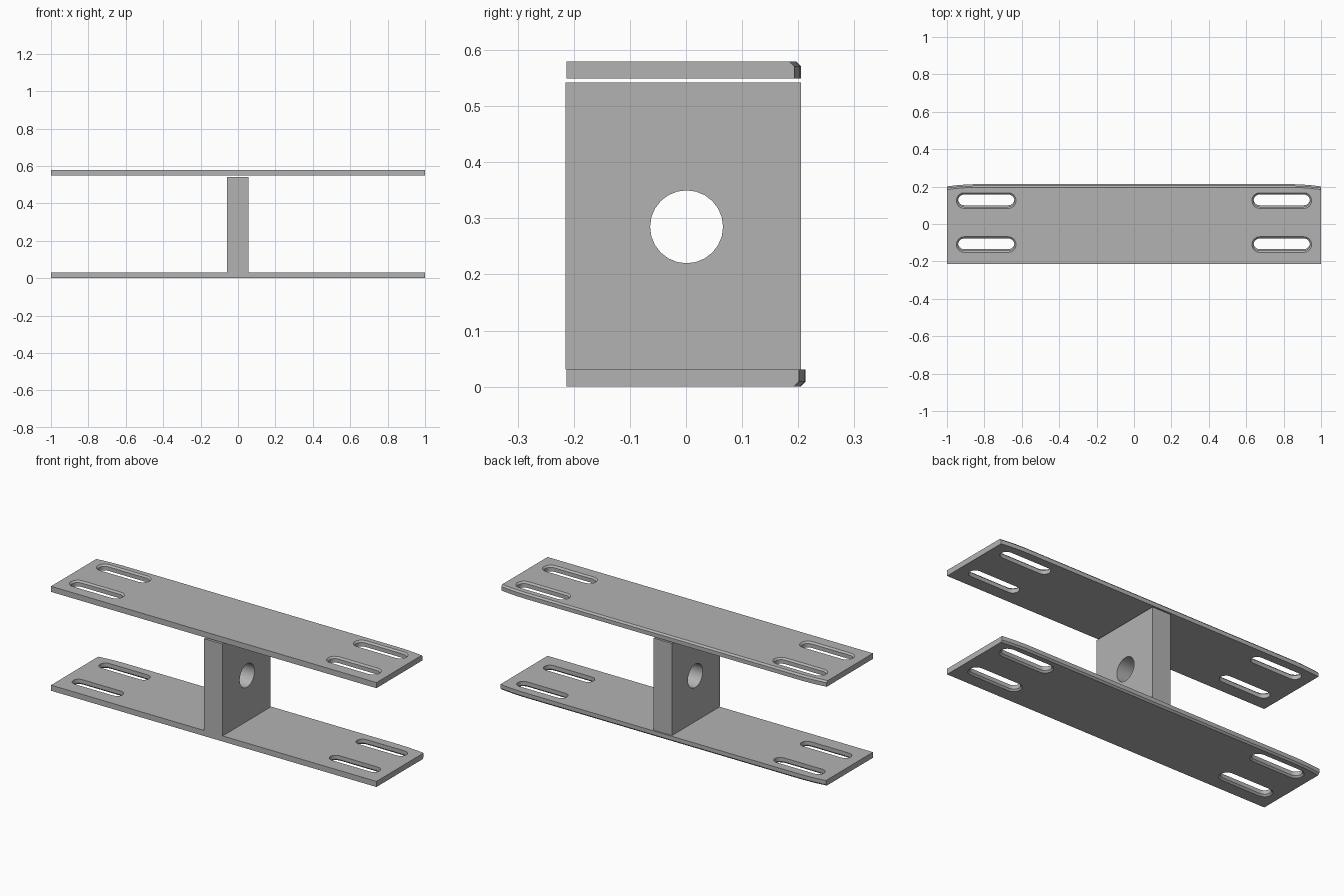
import bpy
import bmesh
from math import pi, cos, sin, radians
from mathutils import Matrix

cube = bpy.data.objects.get("Cube")
if cube:
    bpy.data.objects.remove(cube, do_unlink=True)

GREY = (0.45, 0.45, 0.45, 1)
steel = bpy.data.materials.new("grey_steel")
steel.use_nodes = True
steel.diffuse_color = GREY
steel.node_tree.nodes["Principled BSDF"].inputs["Base Color"].default_value = GREY

FRONT, THICK, CHAMFER = -0.213, 0.031, 0.009


def finish(bm, name):
    """Turn a bmesh into a named object with the steel material."""
    bmesh.ops.recalc_face_normals(bm, faces=bm.faces)
    mesh = bpy.data.meshes.new(name)
    bm.to_mesh(mesh)
    bm.free()
    mesh.materials.append(steel)
    obj = bpy.data.objects.new(name, mesh)
    bpy.context.collection.objects.link(obj)
    return obj


def loft(name, layers):
    """Skin a stack of (outline, z) layers that share a point count."""
    bm = bmesh.new()
    rings = [[bm.verts.new((x, y, z)) for x, y in outline] for outline, z in layers]
    for low, high in zip(rings, rings[1:]):
        for i in range(len(low)):
            j = (i + 1) % len(low)
            bm.faces.new((low[i], low[j], high[j], high[i]))
    bm.faces.new(rings[0])
    bm.faces.new(rings[-1])
    return finish(bm, name)


def cut(obj, cutter):
    mod = obj.modifiers.new("cut", "BOOLEAN")
    mod.operation, mod.solver, mod.object = "DIFFERENCE", "EXACT", cutter
    bpy.context.view_layer.objects.active = obj
    bpy.ops.object.modifier_apply(modifier=mod.name)
    bpy.data.objects.remove(cutter, do_unlink=True)


def smooth(obj):
    bpy.ops.object.select_all(action="DESELECT")
    obj.select_set(True)
    bpy.context.view_layer.objects.active = obj
    bpy.ops.object.shade_smooth_by_angle(angle=radians(30))


def plate_outline(back, inset):
    """Rectangle whose back edge bows forward near both ends."""
    bow = [(0.85, 0), (0.9, 0.002), (0.95, 0.006), (1, 0.012)]
    right = [(x, back - inset - d) for x, d in bow]
    left = [(-x, y) for x, y in reversed(right)]
    return [(-1, FRONT), (1, FRONT)] + right[::-1] + left[::-1]


def slot_outline(cx, cy, radius):
    """Stadium shape along x."""
    points = []
    for side, start in ((1, -pi / 2), (-1, pi / 2)):
        for i in range(9):
            a = start + pi * i / 8
            points.append((cx + side * 0.118 + radius * cos(a), cy + radius * sin(a)))
    return points


def make_plate(name, inner, direction, back):
    """Plate with chamfers on the outer face; direction points outwards."""
    def z(h):
        return inner + direction * h

    plate = loft(name, [
        (plate_outline(back, 0), z(0)),
        (plate_outline(back, 0), z(THICK - CHAMFER)),
        (plate_outline(back, CHAMFER), z(THICK)),
    ])
    for cx in (-0.79, 0.79):
        for cy in (back - 0.08, back - 0.315):
            cut(plate, loft("slot_cutter", [
                (slot_outline(cx, cy, 0.033), z(-0.02)),
                (slot_outline(cx, cy, 0.033), z(THICK - CHAMFER)),
                (slot_outline(cx, cy, 0.042), z(THICK)),
                (slot_outline(cx, cy, 0.042), z(THICK + 0.02)),
            ]))
    smooth(plate)
    return plate


# Mounting plates
make_plate("bottom_plate", THICK, -1, 0.213)
make_plate("top_plate", 0.549, 1, 0.205)

# Central block with a through hole along x
block_outline = [(-0.058, -0.215), (0.055, -0.215), (0.055, 0.205), (-0.058, 0.205)]
block = loft("centre_block", [(block_outline, THICK), (block_outline, 0.542)])
bm = bmesh.new()
bmesh.ops.create_cone(
    bm, cap_ends=True, segments=24, radius1=0.065, radius2=0.065, depth=0.3,
    matrix=Matrix.Translation((0, 0.001, 0.285)) @ Matrix.Rotation(pi / 2, 4, "Y"))
cut(block, finish(bm, "hole_cutter"))
smooth(block)
